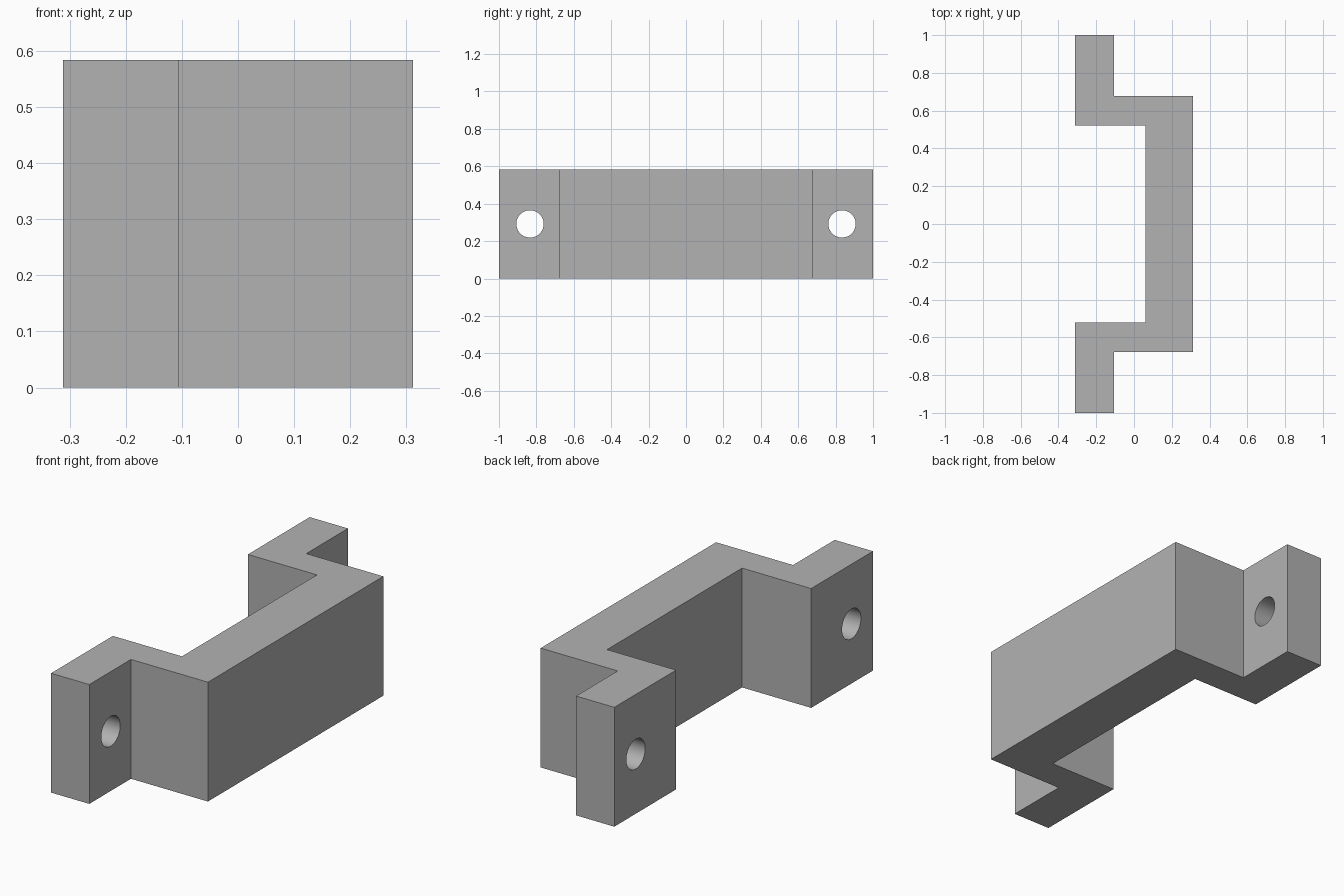
import bpy, bmesh, math

cube = bpy.data.objects.get("Cube")
if cube:
    bpy.data.objects.remove(cube, do_unlink=True)

HEIGHT = 0.584
BACK, TAB, INNER, FRONT = -0.312, -0.105, 0.062, 0.312
END, OUTER_WALL, INNER_WALL = 1.0, 0.678, 0.522
HOLE_Y, HOLE_RADIUS = 0.834, 0.073

grey = bpy.data.materials.new("plain grey")
grey.use_nodes = True
colour = (0.448, 0.448, 0.448, 1)
grey.diffuse_color = colour
grey.node_tree.nodes["Principled BSDF"].inputs["Base Color"].default_value = colour

# Bracket: half outline mirrored across y, then raised to full height
half = [(BACK, END), (TAB, END), (TAB, OUTER_WALL), (FRONT, OUTER_WALL)]
inner_half = [(INNER, INNER_WALL), (BACK, INNER_WALL)]
outline = (half + [(x, -y) for x, y in reversed(half)]
           + [(x, -y) for x, y in reversed(inner_half)] + inner_half)

bm = bmesh.new()
base = bm.faces.new([bm.verts.new((x, y, 0)) for x, y in outline])
raised = bmesh.ops.extrude_face_region(bm, geom=[base])
top_verts = [g for g in raised["geom"] if isinstance(g, bmesh.types.BMVert)]
bmesh.ops.translate(bm, verts=top_verts, vec=(0, 0, HEIGHT))
bmesh.ops.recalc_face_normals(bm, faces=bm.faces)
mesh = bpy.data.meshes.new("bracket")
bm.to_mesh(mesh)
bm.free()
mesh.materials.append(grey)
bracket = bpy.data.objects.new("bracket", mesh)
bpy.context.collection.objects.link(bracket)

# Screw holes through both end tabs
bpy.context.view_layer.objects.active = bracket
for side in (-1, 1):
    bpy.ops.mesh.primitive_cylinder_add(
        vertices=48, radius=HOLE_RADIUS, depth=0.4,
        location=((BACK + TAB) / 2, side * HOLE_Y, HEIGHT / 2),
        rotation=(0, math.pi / 2, 0))
    cutter = bpy.context.object
    cutter.name = "hole_cutter"
    cutter.hide_render = True
    cutter.data.materials.append(grey)
    cut = bracket.modifiers.new("screw hole", 'BOOLEAN')
    cut.operation = 'DIFFERENCE'
    cut.solver = 'EXACT'
    cut.object = cutter
    bpy.context.view_layer.objects.active = bracket
    bpy.ops.object.modifier_apply(modifier=cut.name)
    bpy.data.objects.remove(cutter, do_unlink=True)

# Smooth hole walls, crisp edges elsewhere
bracket.select_set(True)
bpy.context.view_layer.objects.active = bracket
bpy.ops.object.shade_smooth_by_angle(angle=math.radians(30))
